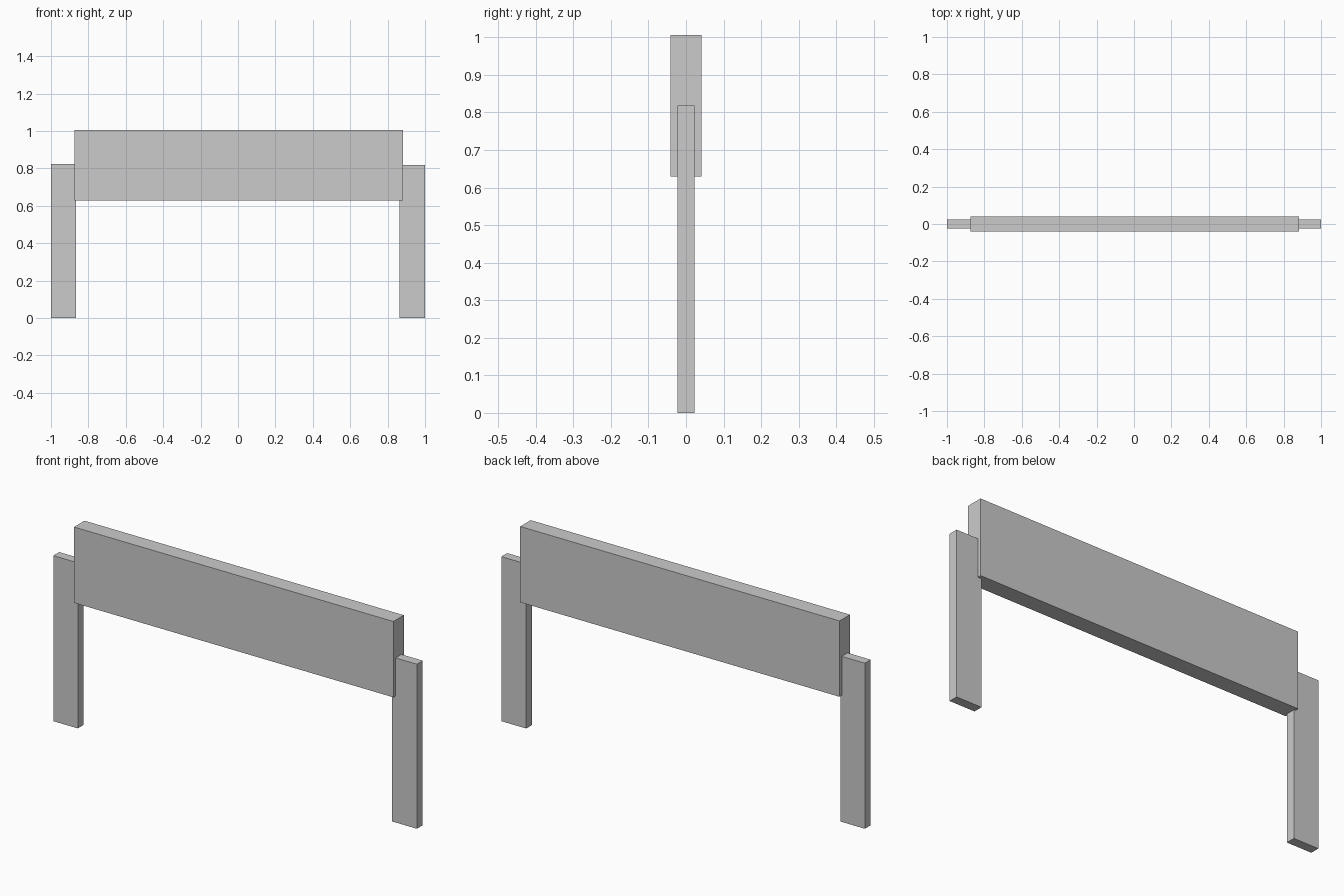
import bpy

if "Cube" in bpy.data.objects:
    bpy.data.objects.remove(bpy.data.objects["Cube"])


def box(name, x, y, z):
    """Axis-aligned box from (min, max) ranges."""
    ranges = (x, y, z)
    bpy.ops.mesh.primitive_cube_add(size=1, location=[(a + b) / 2 for a, b in ranges])
    obj = bpy.context.object
    obj.name = name
    obj.scale = [b - a for a, b in ranges]
    bpy.ops.object.transform_apply(location=False, rotation=False, scale=True)
    return obj


# Wide sign board
box("board", (-0.873, 0.883), (-0.041, 0.041), (0.629, 1.006))

# Thin posts let into the board ends
post_depth = (-0.023, 0.023)
box("left_post", (-1.0, -0.865), post_depth, (0, 0.823))
box("right_post", (0.863, 1.0), post_depth, (0, 0.818))
